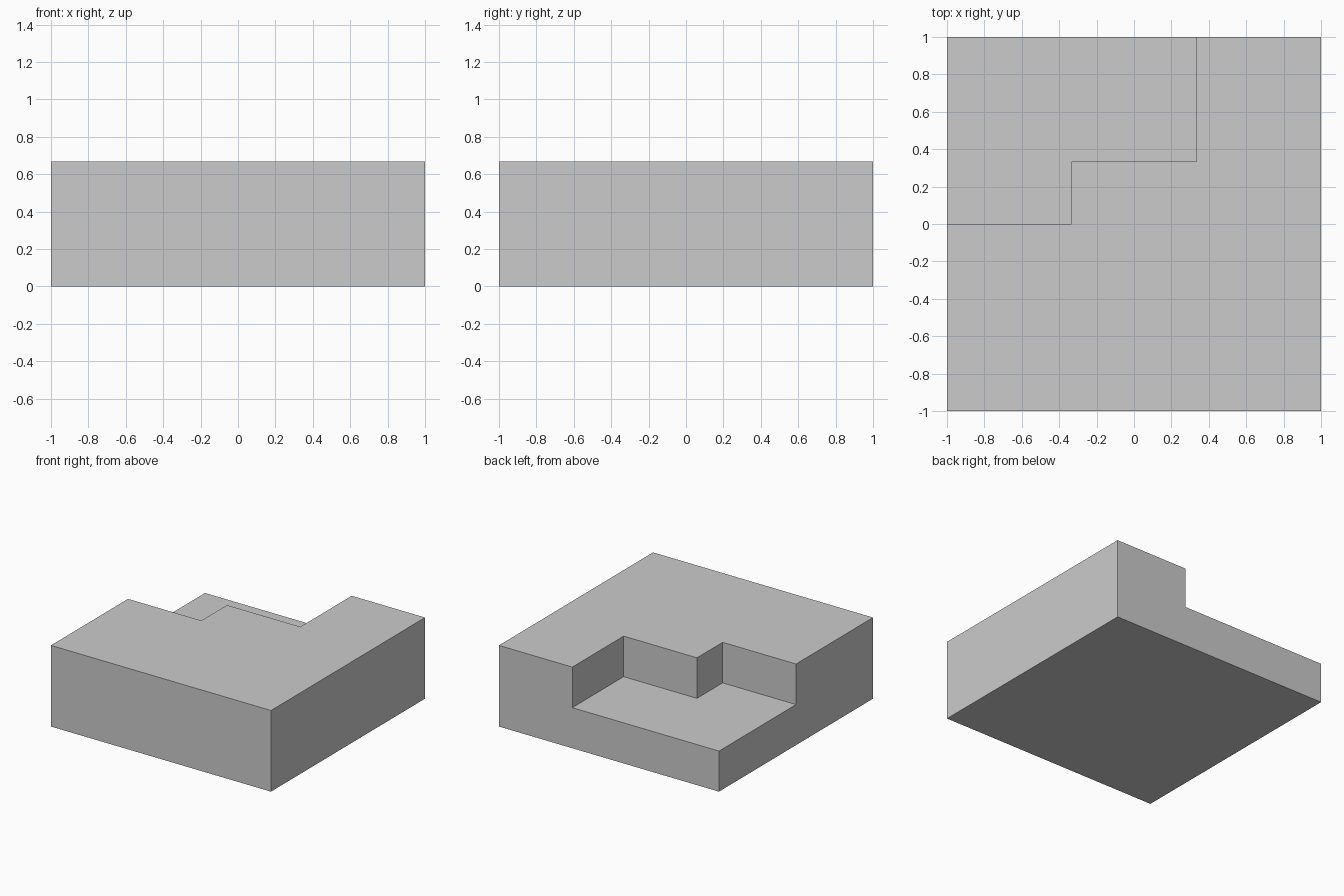
import bpy
import bmesh

if "Cube" in bpy.data.objects:
    bpy.data.objects.remove(bpy.data.objects["Cube"])

T = 1 / 3  # grid unit of the design


def prism(name, outline, z0, z1):
    """Extrude a flat outline from z0 up to z1."""
    bm = bmesh.new()
    face = bm.faces.new([bm.verts.new((x, y, z0)) for x, y in outline])
    ext = bmesh.ops.extrude_face_region(bm, geom=[face], use_keep_orig=True)
    top = [g for g in ext["geom"] if isinstance(g, bmesh.types.BMVert)]
    bmesh.ops.translate(bm, verts=top, vec=(0, 0, z1 - z0))
    bmesh.ops.recalc_face_normals(bm, faces=bm.faces)
    mesh = bpy.data.meshes.new(name)
    bm.to_mesh(mesh)
    bm.free()
    obj = bpy.data.objects.new(name, mesh)
    bpy.context.collection.objects.link(obj)
    return obj


# Solid square block
block = prism("notched_block", [(-1, -1), (1, -1), (1, 1), (-1, 1)], 0, 2 * T)

# Stepped recess in the back left corner, overshooting the outer faces
cutter = prism("recess_cutter",
               [(-1.2, 0), (-T, 0), (-T, T), (T, T), (T, 1.2), (-1.2, 1.2)],
               T, 1)
cutter.hide_render = True

# Cut the recess, then discard the cutter
cut = block.modifiers.new("recess", 'BOOLEAN')
cut.operation = 'DIFFERENCE'
cut.solver = 'EXACT'
cut.object = cutter
bpy.context.view_layer.objects.active = block
block.select_set(True)
bpy.ops.object.modifier_apply(modifier=cut.name)
bpy.data.objects.remove(cutter)
